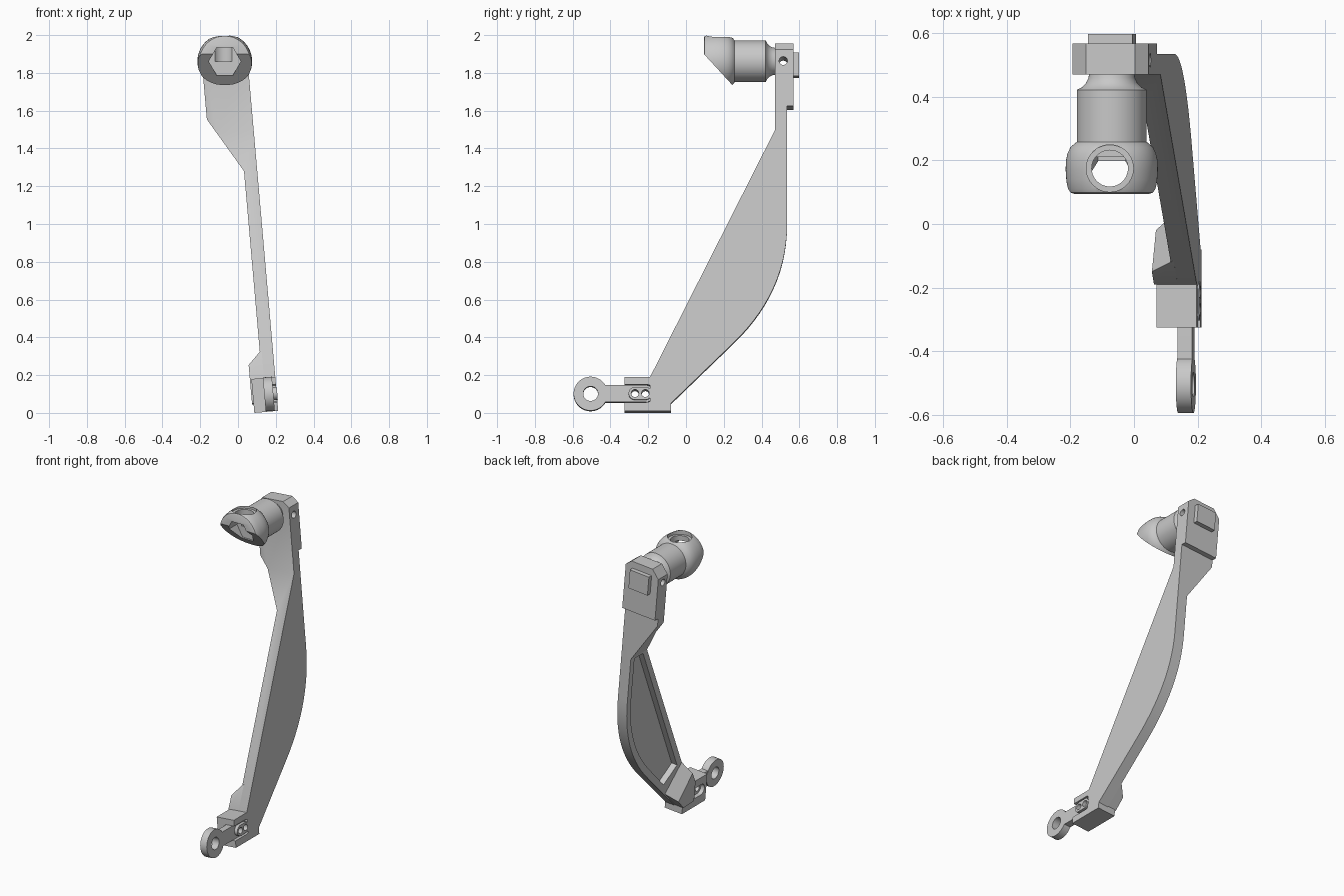
import bpy
import bmesh
from math import sin, cos, pi, radians

cube = bpy.data.objects.get("Cube")
if cube:
    bpy.data.objects.remove(cube)

grey = bpy.data.materials.new("plain grey")
grey.use_nodes = True
grey.diffuse_color = (0.58, 0.58, 0.58, 1)
grey.node_tree.nodes["Principled BSDF"].inputs["Base Color"].default_value = (0.58, 0.58, 0.58, 1)


def finish_mesh(name, bm):
    bmesh.ops.recalc_face_normals(bm, faces=bm.faces)
    mesh = bpy.data.meshes.new(name)
    bm.to_mesh(mesh)
    bm.free()
    mesh.materials.append(grey)
    obj = bpy.data.objects.new(name, mesh)
    bpy.context.collection.objects.link(obj)
    return obj


def prism(name, pts, lo, hi, axis="X", pts_hi=None):
    """Extrude an outline along an axis, optionally lofting to a second outline."""
    place = {"X": lambda a, b, t: (t, a, b),
             "Y": lambda a, b, t: (a, t, b),
             "Z": lambda a, b, t: (a, b, t)}[axis]
    bm = bmesh.new()
    first = [bm.verts.new(place(a, b, lo)) for a, b in pts]
    last = [bm.verts.new(place(a, b, hi)) for a, b in (pts_hi or pts)]
    bm.faces.new(first)
    bm.faces.new(last[::-1])
    n = len(first)
    for i in range(n):
        j = (i + 1) % n
        bm.faces.new((first[i], first[j], last[j], last[i]))
    return finish_mesh(name, bm)


def circle(a, b, r, n=40):
    return [(a + r * cos(2 * pi * i / n), b + r * sin(2 * pi * i / n)) for i in range(n)]


def rect(a0, a1, b0, b1):
    return [(a0, b0), (a1, b0), (a1, b1), (a0, b1)]


def stadium(a0, a1, b, r, n=16):
    right = [(a1 + r * sin(pi * i / n), b - r * cos(pi * i / n)) for i in range(n + 1)]
    left = [(a0 - r * sin(pi * i / n), b + r * cos(pi * i / n)) for i in range(n + 1)]
    return right + left


def bezier(p, c, q, n=14):
    return [tuple((1 - t) ** 2 * p[k] + 2 * t * (1 - t) * c[k] + t * t * q[k] for k in (0, 1))
            for t in (i / n for i in range(n + 1))]


def boolean(obj, tools, operation="DIFFERENCE"):
    for tool in tools:
        mod = obj.modifiers.new("cut", "BOOLEAN")
        mod.operation = operation
        mod.solver = "EXACT"
        mod.object = tool
    bpy.context.view_layer.update()
    result = bpy.data.meshes.new_from_object(
        obj.evaluated_get(bpy.context.evaluated_depsgraph_get()))
    obj.modifiers.clear()
    obj.data = result
    for tool in tools:
        bpy.data.objects.remove(tool)


# Arm: side profile limited by the front outline
profile = [(-0.19, 0.18), (0.47, 1.49), (0.47, 2.0), (0.568, 2.0), (0.568, 1.62), (0.535, 1.62)]
profile += bezier((0.535, 0.99), (0.535, 0.634), (0.25, 0.36)) + [(-0.08, 0.04), (-0.19, 0.04)]
arm = prism("arm", profile, -0.4, 0.0)
outline = [(0.1, 0), (0.1, 1.8), (0, 1.92), (-0.04, 1.955), (-0.195, 1.955), (-0.242, 1.9),
           (-0.242, 1.57), (-0.07, 1.28), (-0.07, 0)]
boolean(arm, [prism("outline_tool", outline, -0.5, 0.9, "Y")], "INTERSECT")

# Pocket on the inner side and cross pin hole at the top
pocket = [(-0.07, 0.32), (0.405, 1.27), (0.495, 1.27)]
pocket += bezier((0.495, 0.99), (0.495, 0.66), (0.22, 0.395)) + [(0.06, 0.235)]
boolean(arm, [prism("pocket_tool", pocket, -0.2, -0.03),
              prism("pin_tool", circle(0.515, 1.86, 0.022, 24), -0.4, 0.1)])

# Gusset joining the arm to the foot
gusset = prism("gusset",
               [(-0.19, 0.18), (-0.15, 0.255), (-0.02, 0.11), (-0.08, 0.045), (-0.19, 0.05)],
               -0.135, -0.06, "X",
               [(-0.19, 0.18), (-0.115, 0.33), (0.045, 0.17), (-0.08, 0.045), (-0.19, 0.05)])

# Foot block with side slot, inner counterbore and two through holes
HOLES = (-0.27, -0.215)
MID = 0.093


def hole_tools():
    return [prism("hole_tool", circle(y, MID, 0.02, 24), -0.3, 0.1) for y in HOLES]


foot = prism("foot_block",
             [(-0.325, 0), (-0.08, 0), (-0.08, 0.05), (-0.105, 0.075), (-0.105, 0.18), (-0.325, 0.18)],
             -0.127, 0.0)
boolean(foot, [prism("slot_tool", stadium(-0.45, -0.213, MID, 0.048), -0.064, 0.1),
               prism("bore_tool", stadium(*HOLES, MID, 0.036), -0.3, -0.1)] + hole_tools())

# Eye link: ring, stem and raised pin plate
ring = prism("link_ring", circle(-0.505, MID, 0.09, 56), -0.066, -0.018)
boolean(ring, [prism("eye_tool", circle(-0.505, MID, 0.039), -0.2, 0.1)])
stem = prism("link_stem", [(-0.425, MID - 0.045)] + stadium(-0.3, -0.213, MID, 0.045)[:17]
             + [(-0.425, MID + 0.045)], -0.064, -0.018)
boolean(stem, hole_tools())
pin_plate = prism("link_pin_plate", stadium(*HOLES, MID, 0.034), -0.019, 0.003)
boolean(pin_plate, hole_tools())

# Square boss on the back of the arm head
boss = prism("back_boss", rect(-0.192, -0.052, 1.785, 1.91), 0.56, 0.597, "Y")

# Lean the arm assembly sideways
for part in (arm, gusset, foot, ring, stem, pin_plate, boss):
    part.rotation_euler = (0, radians(-5), 0)
    part.location = (0.213, 0, 0.011)

# Knob: turned body with neck, shank and head
CX, CZ = -0.07, 1.861
turned = [(0.125, 0.095), (0.134, 0.099), (0.139, 0.11), (0.143, 0.14), (0.145, 0.17),
          (0.144, 0.2), (0.139, 0.222), (0.13, 0.241), (0.118, 0.252), (0.11, 0.258),
          (0.11, 0.422), (0.094, 0.43), (0.081, 0.443), (0.073, 0.46), (0.07, 0.485)]
bm = bmesh.new()
rows = [[bm.verts.new((a, y, b)) for a, b in circle(CX, CZ, r, 64)] for r, y in turned]
for low, high in zip(rows, rows[1:]):
    for i in range(64):
        j = (i + 1) % 64
        bm.faces.new((low[i], low[j], high[j], high[i]))
bm.faces.new(rows[0])
bm.faces.new(rows[-1])
knob = finish_mesh("knob", bm)

# Slanted face, hexagonal socket and countersunk hole from above
boolean(knob, [prism("slant_tool", [(0, 2.003), (0.3, 1.676), (0, 1.6)], -0.4, 0.3),
               prism("socket_tool", circle(CX, CZ, 0.085, 6), 0, 0.21, "Y"),
               prism("drill_tool", circle(CX - 0.006, 0.175, 0.057), 1.86, 2.1, "Z"),
               prism("sink_tool", circle(CX - 0.006, 0.175, 0.074), 1.968, 2.1, "Z")])

# Smooth the round surfaces, keep edges sharp
bpy.ops.object.select_all(action="DESELECT")
for part in (arm, gusset, foot, ring, stem, pin_plate, boss, knob):
    part.select_set(True)
bpy.context.view_layer.objects.active = arm
bpy.ops.object.shade_smooth_by_angle(angle=radians(30))
